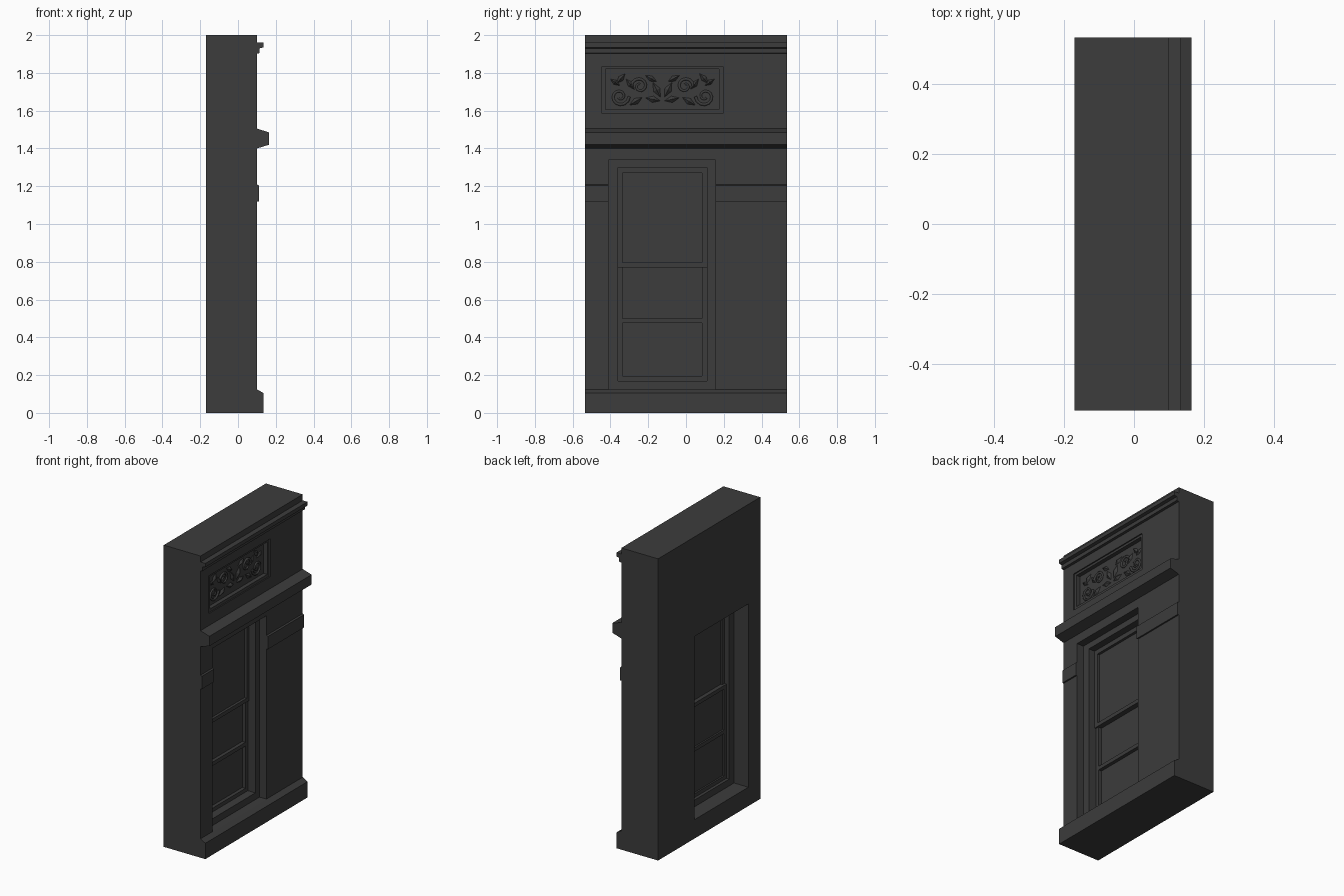
import bpy, bmesh, math

if "Cube" in bpy.data.objects:
    bpy.data.objects.remove(bpy.data.objects["Cube"])

HALF = 0.535                                  # half width of the wall segment
stone = bpy.data.materials.new("dark_stone")
stone.diffuse_color = (0.045, 0.045, 0.045, 1)
stone.use_nodes = True
stone.node_tree.nodes["Principled BSDF"].inputs["Base Color"].default_value = stone.diffuse_color


def add_mesh(name, bm):
    bmesh.ops.recalc_face_normals(bm, faces=bm.faces)
    me = bpy.data.meshes.new(name)
    bm.to_mesh(me)
    bm.free()
    ob = bpy.data.objects.new(name, me)
    me.materials.append(stone)
    bpy.context.collection.objects.link(ob)
    return ob


def extrude_x(bm, faces, dx):
    geo = bmesh.ops.extrude_face_region(bm, geom=faces, use_keep_orig=True)["geom"]
    verts = [g for g in geo if isinstance(g, bmesh.types.BMVert)]
    bmesh.ops.translate(bm, verts=verts, vec=(dx, 0, 0))


def rect(bm, x, r):
    y0, y1, z0, z1 = r
    return [bm.verts.new((x, y, z)) for y, z in ((y0, z0), (y1, z0), (y1, z1), (y0, z1))]


def box(name, x0, x1, r):
    bm = bmesh.new()
    extrude_x(bm, [bm.faces.new(rect(bm, x0, r))], x1 - x0)
    return add_mesh(name, bm)


def frame(name, x0, x1, outer, inner):
    """Slab with one rectangular hole."""
    bm = bmesh.new()
    a, b = rect(bm, x0, outer), rect(bm, x0, inner)
    faces = [bm.faces.new((a[i], a[(i + 1) % 4], b[(i + 1) % 4], b[i])) for i in range(4)]
    extrude_x(bm, faces, x1 - x0)
    return add_mesh(name, bm)


def moulding(name, profile, y0=-HALF, y1=HALF):
    """Profile in x, z swept along y."""
    bm = bmesh.new()
    a = [bm.verts.new((x, y0, z)) for x, z in profile]
    b = [bm.verts.new((x, y1, z)) for x, z in profile]
    bm.faces.new(a)
    bm.faces.new(b)
    for i in range(len(a)):
        j = (i + 1) % len(a)
        bm.faces.new((a[i], a[j], b[j], b[i]))
    return add_mesh(name, bm)


# Wall with the window opening, and the upper storey with the panel recess
opening = (-0.41, 0.155, 0.125, 1.34)
upper = (-HALF, HALF, 1.45, 2.0)
recess = (-0.445, 0.195, 1.585, 1.835)
panel = (-0.425, 0.175, 1.605, 1.82)
frame("lower_wall", -0.17, 0.10, (-HALF, HALF, 0, 1.45), opening)
box("upper_wall_core", -0.17, 0.065, upper)
frame("upper_wall_face", 0.065, 0.10, upper, recess)
frame("panel_border", 0.065, 0.092, recess, panel)

# Horizontal mouldings
moulding("plinth", [(0.09, 0), (0.135, 0), (0.135, 0.105), (0.10, 0.125), (0.09, 0.125)])
moulding("ledge", [(0.09, 1.40), (0.10, 1.40), (0.165, 1.42), (0.165, 1.485),
                   (0.10, 1.505), (0.09, 1.505)])
moulding("cornice", [(0.09, 1.90), (0.115, 1.905), (0.115, 1.93), (0.135, 1.935),
                     (0.135, 1.96), (0.09, 1.96)])
for side, y0, y1 in (("left", -HALF, -0.41), ("right", 0.155, HALF)):
    moulding("band_" + side, [(0.09, 1.12), (0.11, 1.12), (0.11, 1.205), (0.10, 1.21),
                              (0.09, 1.21)], y0, y1)

# Window casing, then the upper sash in front of the lower sash
casing = (-0.36, 0.11, 0.17, 1.30)
frame("window_casing", -0.065, 0.05, opening, casing)
top_sash = (-0.36, 0.11, 0.77, 1.30)
low_sash = (-0.36, 0.11, 0.17, 0.795)
frame("upper_sash", -0.03, 0.005, top_sash, (-0.335, 0.085, 0.795, 1.27))
box("upper_glass", -0.018, -0.012, (-0.34, 0.09, 0.79, 1.28))
frame("lower_sash", -0.045, -0.005, low_sash, (-0.335, 0.085, 0.195, 0.77))
box("lower_glass", -0.034, -0.028, (-0.34, 0.09, 0.19, 0.775))
box("lower_sash_bar", -0.045, -0.005, (-0.335, 0.085, 0.475, 0.50))

# Carved scrolls and leaves in the panel, mirrored about its middle
mid_y, mid_z = -0.125, 1.71


def scroll(name, cy, cz, radius, turns, start, side):
    cu = bpy.data.curves.new(name, 'CURVE')
    cu.dimensions = '3D'
    cu.bevel_depth = 0.009
    cu.bevel_resolution = 1
    cu.use_fill_caps = True
    sp = cu.splines.new('POLY')
    n = 18
    sp.points.add(n - 1)
    for i, p in enumerate(sp.points):
        t = i / (n - 1)
        a, r = start + t * turns * math.tau, radius * (1 - 0.8 * t)
        p.co = (0.067, mid_y + side * (cy + r * math.cos(a)), cz + r * math.sin(a), 1)
        p.radius = 1 - 0.4 * t
    cu.materials.append(stone)
    bpy.context.collection.objects.link(bpy.data.objects.new(name, cu))


def leaf(name, cy, cz, length, angle, side):
    bm = bmesh.new()
    ring = []
    for u, v in ((-0.5, 0), (0, -0.22), (0.5, 0), (0, 0.22)):
        y = length * (u * math.cos(angle) - v * math.sin(angle))
        z = length * (u * math.sin(angle) + v * math.cos(angle))
        ring.append(bm.verts.new((0.063, mid_y + side * (cy + y), cz + z)))
    tip = bm.verts.new((0.08, mid_y + side * cy, cz))
    bm.faces.new(ring)
    for i in range(4):
        bm.faces.new((ring[i], ring[(i + 1) % 4], tip))
    add_mesh(name, bm)


for side, tag in ((-1, "left"), (1, "right")):
    scroll("big_scroll_" + tag, 0.225, mid_z - 0.035, 0.05, 1.4, math.pi, side)
    scroll("small_scroll_" + tag, 0.12, mid_z + 0.02, 0.045, 1.3, 0.0, side)
    for i, (y, z, l, a) in enumerate(((0.03, 0.0, 0.10, 1.1), (0.05, -0.05, 0.09, 0.2),
                                      (0.06, 0.06, 0.08, 0.5), (0.14, -0.06, 0.09, 2.6),
                                      (0.17, 0.03, 0.08, 0.9), (0.22, 0.06, 0.08, 2.3),
                                      (0.25, 0.04, 0.07, 0.6))):
        leaf("leaf_%s_%d" % (tag, i), y, mid_z + z, l, a, side)
